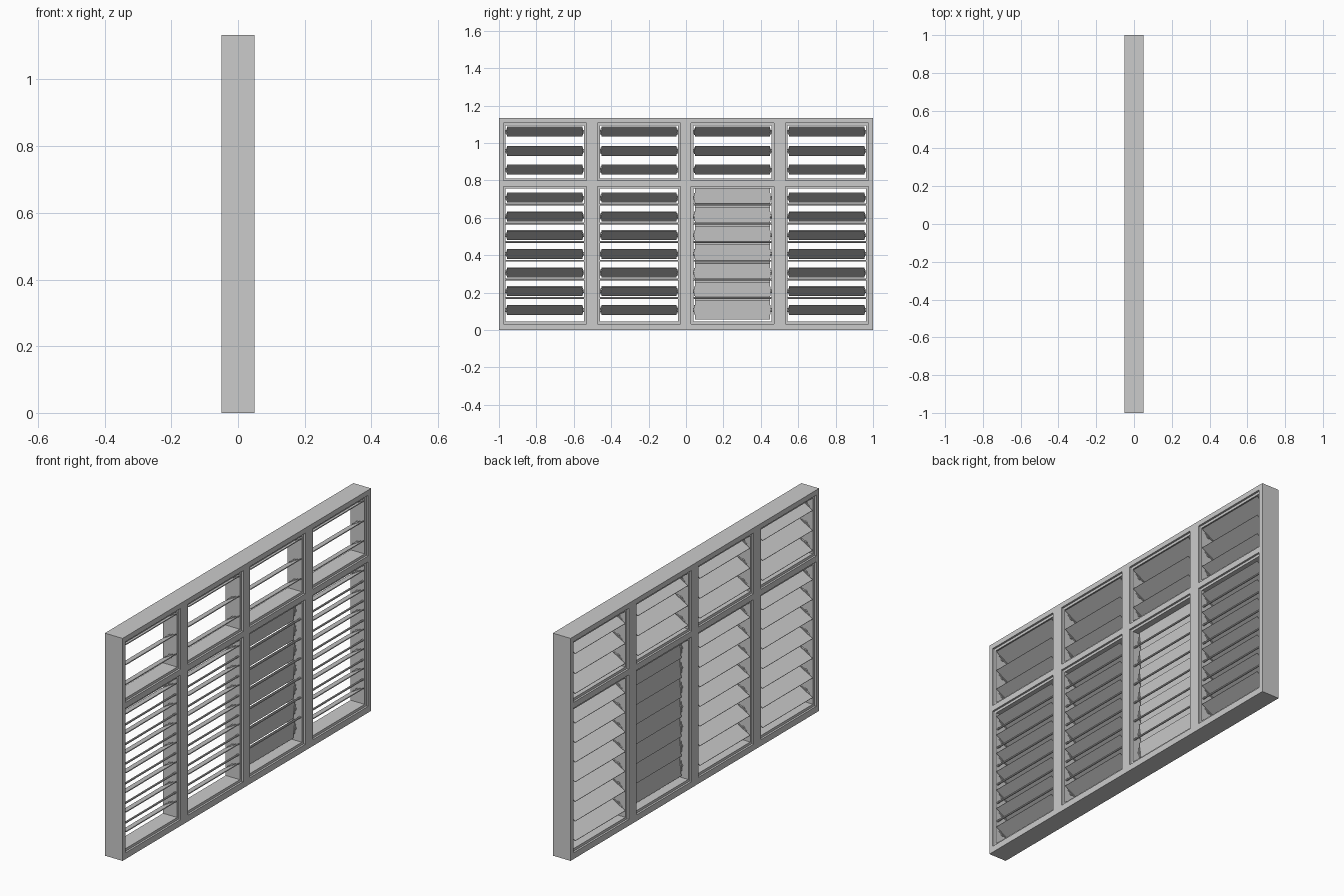
import bpy, bmesh, math
from mathutils import Matrix, Vector

if "Cube" in bpy.data.objects:
    bpy.data.objects.remove(bpy.data.objects["Cube"])

HEIGHT, TILT_OPEN, TILT_SHUT = 1.133, math.radians(30), math.radians(84)
BAYS = [-0.755, -0.251, 0.248, 0.753]
HALF = 0.222                      # half width of one opening
ROWS = [(0.032, 0.768, [0.107 + 0.1 * i for i in range(7)]),
        (0.798, 1.107, [0.857, 0.958, 1.06])]
SASH = 0.013


def finish(bm, name):
    bmesh.ops.recalc_face_normals(bm, faces=bm.faces)
    me = bpy.data.meshes.new(name)
    bm.to_mesh(me)
    bm.free()
    ob = bpy.data.objects.new(name, me)
    bpy.context.collection.objects.link(ob)
    return ob


def pierced_panel(name, ys, zs, depth, is_hole):
    """Flat grid in the YZ plane with holes, extruded along x."""
    bm = bmesh.new()
    v = [[bm.verts.new((-depth / 2, y, z)) for z in zs] for y in ys]
    for i in range(len(ys) - 1):
        for j in range(len(zs) - 1):
            if not is_hole(i, j):
                bm.faces.new((v[i][j], v[i + 1][j], v[i + 1][j + 1], v[i][j + 1]))
    ext = bmesh.ops.extrude_face_region(bm, geom=bm.faces[:], use_keep_orig=True)
    moved = [g for g in ext["geom"] if isinstance(g, bmesh.types.BMVert)]
    bmesh.ops.translate(bm, verts=moved, vec=(depth, 0, 0))
    return finish(bm, name)


def add_box(bm, size, at, pivot, tilt):
    """Box placed relative to a pivot and tilted about y (+x edge up)."""
    m = (Matrix.Translation(pivot) @ Matrix.Rotation(-tilt, 4, 'Y')
         @ Matrix.Translation(at) @ Matrix.Diagonal((*size, 1)))
    bmesh.ops.create_cube(bm, size=1, matrix=m)


# Outer frame with mullions and transom
ys = [-1] + [c + s * HALF for c in BAYS for s in (-1, 1)] + [1]
zs = [0] + [z for r in ROWS for z in r[:2]] + [HEIGHT]
pierced_panel("outer_frame", ys, zs, 0.1, lambda i, j: i % 2 and j % 2)

for b, yc in enumerate(BAYS):
    for r, (z0, z1, centres) in enumerate(ROWS):
        tag = f"{'upper' if r else 'lower'}_{b + 1}"
        shut = b == 2 and r == 0
        tilt = TILT_SHUT if shut else TILT_OPEN

        # Thin inner sash lining the opening
        y0, y1 = yc - HALF, yc + HALF
        pierced_panel("sash_" + tag, [y0, y0 + SASH, y1 - SASH, y1],
                      [z0, z0 + SASH, z1 - SASH, z1], 0.08,
                      lambda i, j: i == 1 and j == 1)

        # Louvre slats and the clips holding their ends
        slats, clips = bmesh.new(), bmesh.new()
        for z in centres:
            p = Vector((0, yc, z))
            add_box(slats, (0.1, 0.402, 0.004), (0, 0, 0), p, tilt)
            for s in (-1, 1):
                add_box(clips, (0.05, 0.006, 0.012), (0, s * 0.202, 0), p, tilt)
                bmesh.ops.create_cone(
                    clips, cap_ends=True, segments=8, radius1=0.01, radius2=0.01,
                    depth=0.009, matrix=Matrix.Translation(p + Vector((0, s * 0.2065, 0)))
                    @ Matrix.Rotation(math.pi / 2, 4, 'X'))
        finish(slats, "slats_" + tag)
        finish(clips, "slat_clips_" + tag)

        # Security bars between the lower slats
        if r == 0:
            bars = bmesh.new()
            for z in centres[1:]:
                bmesh.ops.create_cone(
                    bars, cap_ends=True, segments=8, radius1=0.005, radius2=0.005,
                    depth=0.424, matrix=Matrix.Translation((0.03, yc, z - 0.037))
                    @ Matrix.Rotation(math.pi / 2, 4, 'X'))
            finish(bars, "security_bars_" + tag)
